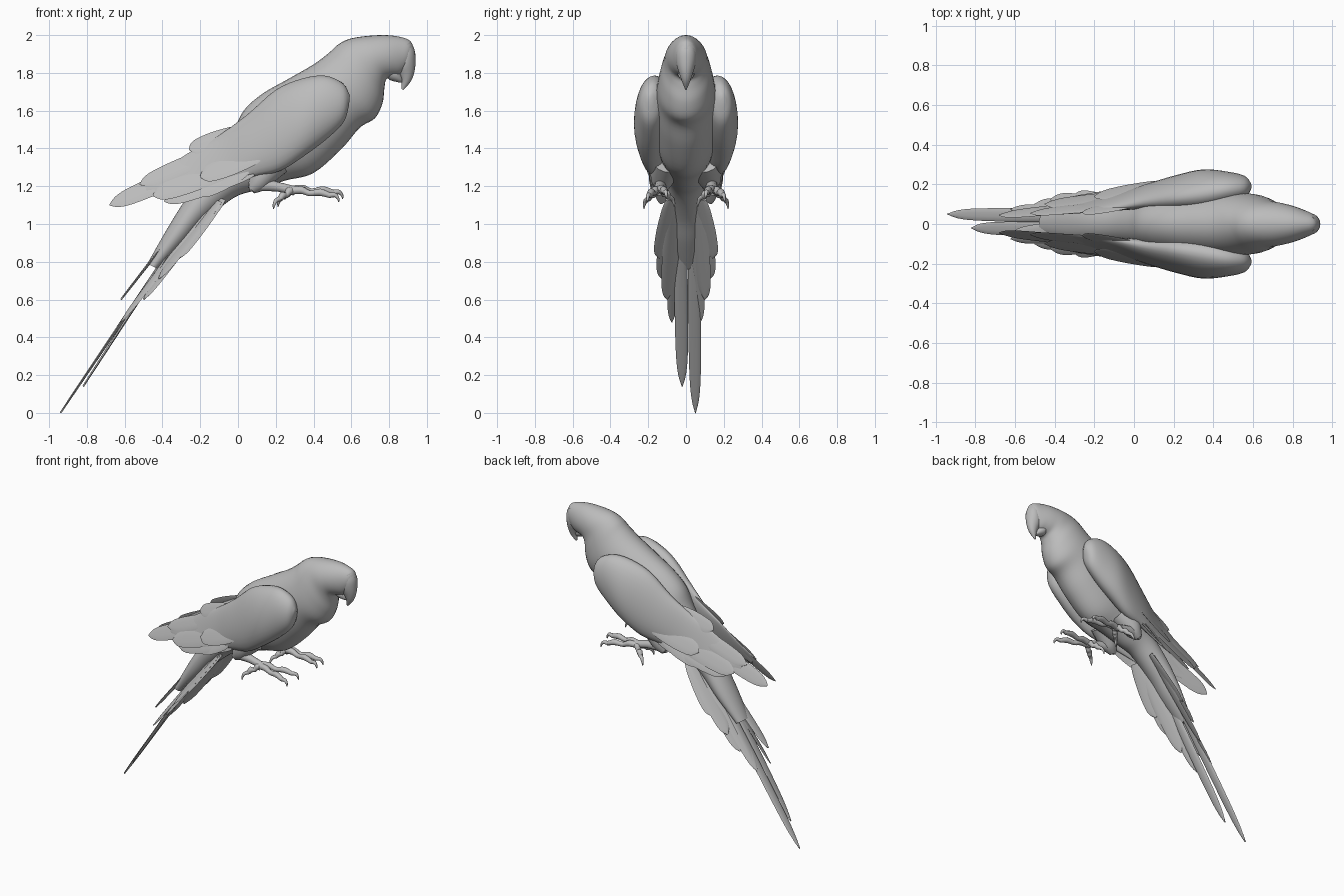
import bpy, bmesh, math
from mathutils import Vector as V

grey = bpy.data.materials.new("plain grey")
grey.diffuse_color = (0.5, 0.5, 0.5, 1)


def spline(rows, steps):
    """Catmull-Rom through rows of vectors (each row is a tuple of vectors)."""
    out = []
    n = len(rows)
    for i in range(n - 1):
        p = [rows[max(0, min(n - 1, j))] for j in (i - 1, i, i + 1, i + 2)]
        for k in range(steps):
            t = k / steps
            out.append(tuple(0.5 * (2 * b + (c - a) * t + (2 * a - 5 * b + 4 * c - d) * t * t
                                    + (3 * b - a - 3 * c + d) * t ** 3)
                             for a, b, c, d in zip(*p)))
    out.append(rows[-1])
    return out


def loft(name, rows, sides=24, steps=4):
    """Skin ellipses given as (centre, half axis u, half axis v)."""
    bm = bmesh.new()
    rings = []
    for c, u, v in spline(rows, steps):
        rings.append([bm.verts.new(c + u * math.cos(a) + v * math.sin(a))
                      for a in (2 * math.pi * k / sides for k in range(sides))])
    for r, q in zip(rings, rings[1:]):
        for k in range(sides):
            j = (k + 1) % sides
            bm.faces.new((r[k], r[j], q[j], q[k]))
    bm.faces.new(rings[0][::-1])
    bm.faces.new(rings[-1])
    bmesh.ops.recalc_face_normals(bm, faces=bm.faces)
    me = bpy.data.meshes.new(name)
    bm.to_mesh(me)
    bm.free()
    me.materials.append(grey)
    ob = bpy.data.objects.new(name, me)
    bpy.context.collection.objects.link(ob)
    bpy.ops.object.select_all(action='DESELECT')
    ob.select_set(True)
    bpy.context.view_layer.objects.active = ob
    bpy.ops.object.shade_smooth_by_angle(angle=math.radians(50))
    return ob


def between(top, bottom, w):
    """Ellipse spanning two points, with half width w along y."""
    t, b = V(top), V(bottom)
    return ((t + b) / 2, (t - b) / 2, V((0, w, 0)))


def profile(name, rows, **kw):
    """Symmetric loft from side-view rows: top x, z, bottom x, z, half width."""
    return loft(name, [between((a, 0, b), (c, 0, d), w) for a, b, c, d, w in rows], **kw)


def feather(name, base, tip, half, side, thick=0.006):
    b, t = V(base), V(tip)
    d = (t - b).normalized()
    s = V(side)
    s = (s - d * s.dot(d)).normalized()
    n = d.cross(s)
    rows = []
    for f, w in ((0, .6), (.15, .85), (.5, 1), (.8, .9), (.93, .6), (1, .06)):
        rows.append((b.lerp(t, f), s * half * w, n * thick * (1 - .6 * f)))
    return loft(name, rows, sides=10, steps=3)


def tube(name, pts, radii, sides=10):
    pts = [V(p) for p in pts]
    rows = []
    for i, (p, r) in enumerate(zip(pts, radii)):
        d = (pts[min(i + 1, len(pts) - 1)] - pts[max(i - 1, 0)]).normalized()
        u = d.cross(V((0, 0, 1)))
        u = u.normalized() if u.length > .05 else V((0, 1, 0))
        rows.append((p, u * r, u.cross(d) * r))
    return loft(name, rows, sides=sides, steps=3)


# Body with neck, head and rump
profile("body", [
    (-.48, .79, -.42, .76, .06), (-.36, 1.0, -.28, .9, .09), (-.25, 1.17, -.17, 1.02, .095),
    (-.12, 1.33, -.02, 1.14, .10), (-.03, 1.48, .1, 1.18, .12), (.03, 1.6, .25, 1.23, .145),
    (.13, 1.69, .4, 1.27, .16), (.27, 1.77, .55, 1.4, .165), (.40, 1.845, .645, 1.51, .16),
    (.48, 1.905, .725, 1.56, .15), (.53, 1.95, .765, 1.64, .135), (.59, 1.98, .775, 1.72, .118),
    (.68, 1.995, .785, 1.765, .108), (.78, 2.0, .82, 1.78, .092), (.86, 1.99, .86, 1.79, .07),
    (.91, 1.97, .90, 1.83, .048), (.932, 1.93, .922, 1.89, .015)], sides=32, steps=5)

# Hooked beak, upper and lower
profile("upper_beak", [
    (.915, 1.965, .83, 1.91, .05), (.935, 1.92, .84, 1.86, .054), (.94, 1.87, .84, 1.815, .05),
    (.935, 1.81, .855, 1.785, .036), (.915, 1.755, .866, 1.757, .022),
    (.876, 1.71, .866, 1.715, .004)], sides=20)
profile("lower_beak", [
    (.83, 1.83, .78, 1.80, .05), (.86, 1.80, .80, 1.765, .04),
    (.872, 1.77, .84, 1.752, .022), (.873, 1.752, .862, 1.748, .006)], sides=16)

for s, tag in ((1, "left"), (-1, "right")):
    def m(x, y, z):
        return (x, s * y, z)

    # Folded wing
    wing = [
        ((.592, .19, 1.68), (.588, .19, 1.63), .015), ((.555, .18, 1.745), (.56, .19, 1.54), .058),
        ((.46, .17, 1.785), (.47, .19, 1.45), .085), ((.34, .15, 1.77), (.35, .195, 1.36), .1),
        ((.2, .13, 1.71), (.22, .185, 1.28), .085), ((.05, .11, 1.58), (.08, .17, 1.25), .058),
        ((-.1, .08, 1.47), (-.05, .15, 1.21), .033), ((-.24, .06, 1.39), (-.2, .13, 1.17), .016),
        ((-.38, .05, 1.3), (-.36, .1, 1.17), .01), ((-.5, .05, 1.23), (-.48, .07, 1.16), .006)]
    loft(tag + "_wing", [between(m(*t), m(*b), w) for t, b, w in wing], sides=28)

    # Flight feathers
    for i, (b, t, h) in enumerate([
            ((-.1, .10, 1.35), (-.68, .045, 1.1), .055), ((0, .15, 1.31), (-.45, .1, 1.15), .06),
            ((.08, .18, 1.28), (-.39, .11, 1.12), .05), ((.05, .18, 1.29), (-.2, .14, 1.16), .05),
            ((0, .1, 1.49), (-.26, .06, 1.395), .05), ((-.05, .1, 1.41), (-.52, .055, 1.21), .05),
            ((.12, .2, 1.37), (-.2, .14, 1.25), .06)]):
        feather(f"{tag}_wing_feather_{i + 1}", m(*b), m(*t), h, m(.35, -.3, .9))

    # Outer tail feathers and tail coverts, drooping to the sides
    for i, (b, t, h) in enumerate([
            ((-.15, .05, 1.1), (-.62, .075, .48), .036), ((-.12, .07, 1.1), (-.5, .1, .60), .045),
            ((-.1, .08, 1.12), (-.42, .125, .71), .05), ((-.08, .08, 1.13), (-.31, .14, .82), .052)]):
        feather(f"{tag}_tail_covert_{i + 1}", m(*b), m(*t), h, m(.3, .8, -.25), .009)

    # Feathered thigh and shank
    tube(tag + "_thigh", [m(.2, .1, 1.33), m(.13, .12, 1.26), m(.1, .13, 1.21), m(.07, .135, 1.18)],
         [.08, .07, .05, .025], 16)
    tube(tag + "_shank", [m(.06, .13, 1.195), m(.14, .135, 1.205), m(.22, .14, 1.195), m(.3, .145, 1.175)],
         [.025, .033, .026, .026])

    # Toes with knuckles, then curved claws
    for i, (b, e) in enumerate([((.27, .14, 1.18), (.51, .11, 1.165)),
                                ((.27, .15, 1.175), (.49, .195, 1.15)),
                                ((.29, .15, 1.175), (.22, .2, 1.13)),
                                ((.29, .14, 1.175), (.24, .09, 1.14))]):
        b, e = V(m(*b)), V(m(*e))
        d = (e - b).normalized()
        up = V((0, 0, .012))
        tube(f"{tag}_toe_{i + 1}", [b, b.lerp(e, .3) + up, b.lerp(e, .5), b.lerp(e, .75) + up, e],
             [.022, .021, .016, .02, .014])
        tube(f"{tag}_claw_{i + 1}", [e - d * .01, e + d * .025 + V((0, 0, .006)),
                                     e + d * .042 + V((0, 0, -.012)), e + d * .044 + V((0, 0, -.03))],
             [.015, .012, .007, .002], 8)

# Long central tail feathers
for i, (b, t, h, side) in enumerate([
        ((-.2, .04, 1.1), (-.94, .05, 0), .034, (0, 1, -.1)),
        ((-.2, -.03, 1.1), (-.82, -.02, .14), .036, (0, 1, .1)),
        ((-.2, .0, 1.14), (-.62, -.05, .6), .035, (.3, 1, .3))]):
    feather(f"long_tail_feather_{i + 1}", b, t, h, side, .012)
